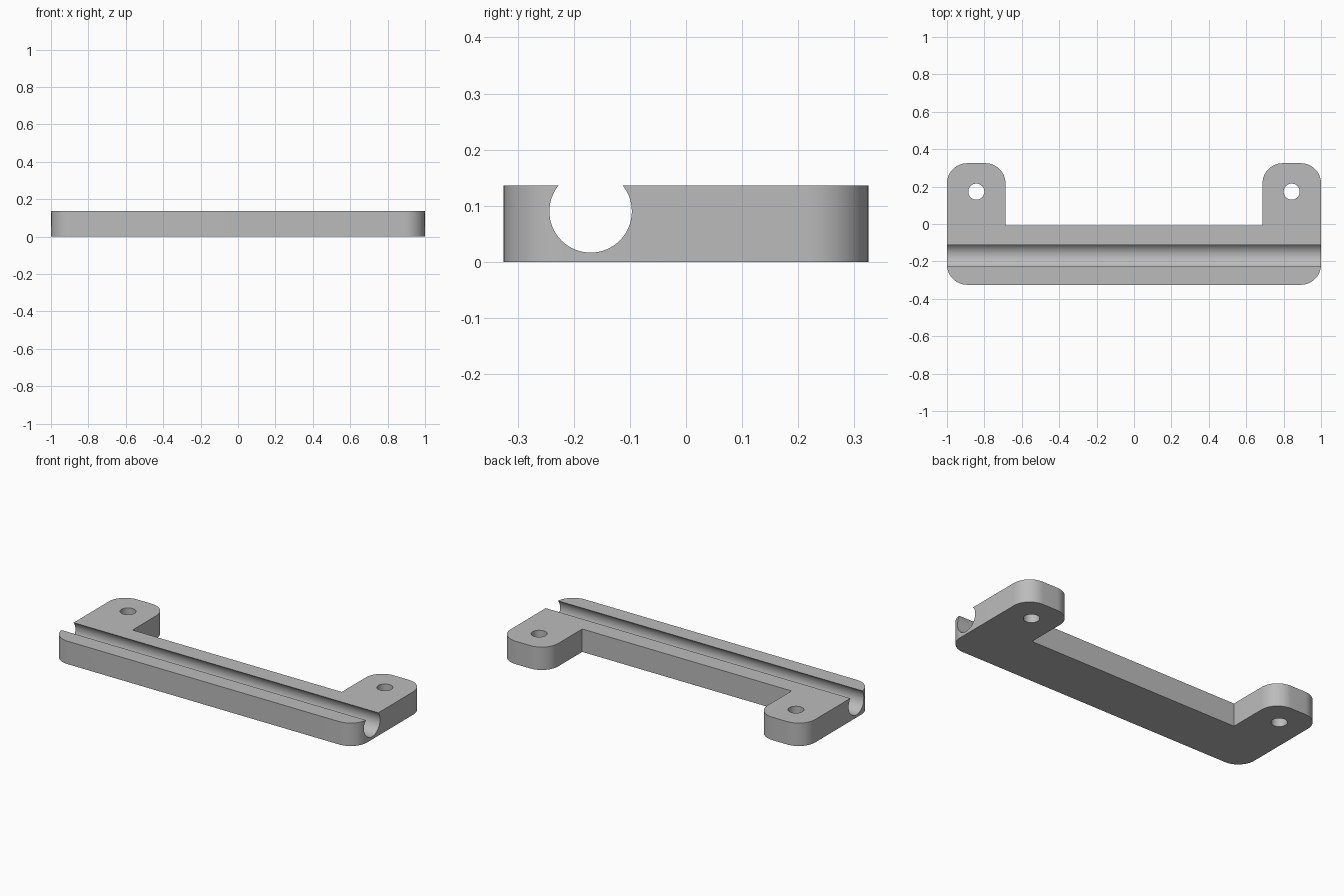
import bpy, bmesh, math
from mathutils import Vector

if "Cube" in bpy.data.objects:
    bpy.data.objects.remove(bpy.data.objects["Cube"])

HEIGHT, DEPTH, TAB_X, BAR_Y, CORNER = 0.136, 0.325, 0.687, -0.008, 0.108
ROD_Y, ROD_Z, ROD_R = -0.17, 0.09, 0.0735
HOLE_X, HOLE_Y, HOLE_R = 0.843, 0.173, 0.043

# Single grey material
grey = bpy.data.materials.new("plain_grey")
grey.use_nodes = True
colour = (0.5, 0.5, 0.5, 1)
grey.diffuse_color = colour
grey.node_tree.nodes["Principled BSDF"].inputs["Base Color"].default_value = colour


def arc(x, y, start):
    """Quarter-circle corner, anticlockwise from the start angle."""
    steps = 16
    return [(x + CORNER * math.cos(a), y + CORNER * math.sin(a))
            for a in (math.radians(start + 90 * i / steps) for i in range(steps + 1))]


def cutter(name, radius, location, length, rotation=(0, 0, 0)):
    bpy.ops.mesh.primitive_cylinder_add(vertices=64, radius=radius, depth=length,
                                        location=location, rotation=rotation)
    tool = bpy.context.object
    tool.name = name
    tool.hide_render = True
    return tool


# U-shaped plate outline, rounded on the outer corners and tab ends
inner, outer = TAB_X + CORNER, 1 - CORNER
y = DEPTH - CORNER
outline = (arc(-outer, -y, 180) + arc(outer, -y, 270)
           + arc(outer, y, 0) + arc(inner, y, 90)
           + [(TAB_X, BAR_Y), (-TAB_X, BAR_Y)]
           + arc(-inner, y, 0) + arc(-outer, y, 90))
bm = bmesh.new()
base = bm.faces.new([bm.verts.new((px, py, 0)) for px, py in outline])
top = bmesh.ops.extrude_face_region(bm, geom=[base])["geom"]
bmesh.ops.translate(bm, vec=Vector((0, 0, HEIGHT)),
                    verts=[v for v in top if isinstance(v, bmesh.types.BMVert)])
bmesh.ops.recalc_face_normals(bm, faces=bm.faces)
mesh = bpy.data.meshes.new("bracket")
bm.to_mesh(mesh)
bm.free()
bracket = bpy.data.objects.new("bracket", mesh)
bpy.context.collection.objects.link(bracket)
mesh.materials.append(grey)

# Open rod channel along the bar and a screw hole through each tab
tools = [cutter("channel_cutter", ROD_R, (0, ROD_Y, ROD_Z), 2.4, (0, math.pi / 2, 0))]
for side, name in ((1, "left"), (-1, "right")):
    tools.append(cutter(name + "_hole_cutter", HOLE_R, (side * HOLE_X, HOLE_Y, HEIGHT / 2), 0.4))

bpy.ops.object.select_all(action="DESELECT")
bracket.select_set(True)
bpy.context.view_layer.objects.active = bracket
for tool in tools:
    cut = bracket.modifiers.new(tool.name, "BOOLEAN")
    cut.operation = "DIFFERENCE"
    cut.solver = "EXACT"
    cut.object = tool
    bpy.ops.object.modifier_apply(modifier=cut.name)
    bpy.data.objects.remove(tool)

# Smooth the curved walls, keep the rims crisp
bpy.ops.object.shade_smooth_by_angle(angle=math.radians(30))
